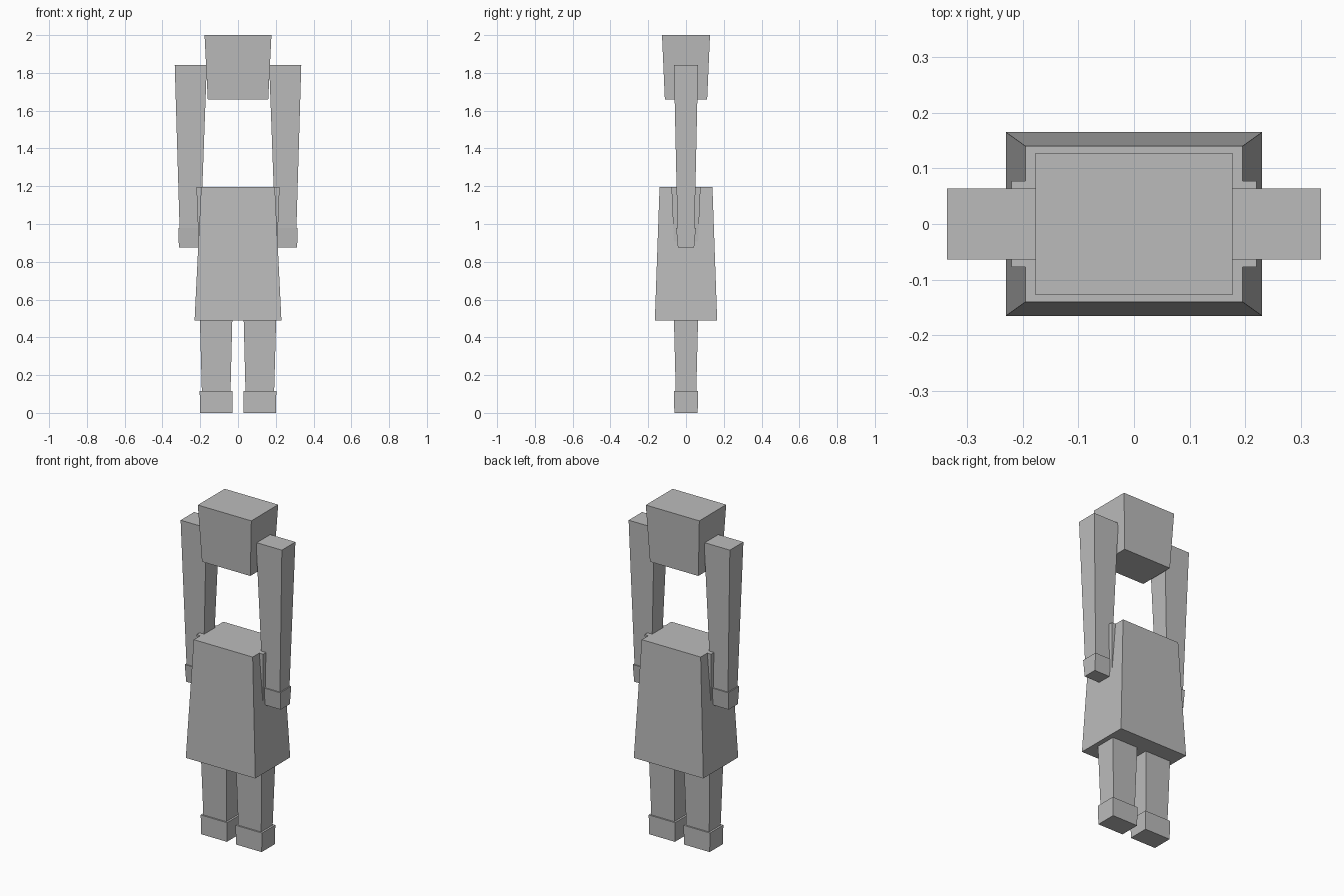
import bpy
import bmesh

if "Cube" in bpy.data.objects:
    bpy.data.objects.remove(bpy.data.objects["Cube"], do_unlink=True)

GREY = (0.5, 0.5, 0.5, 1.0)
mat = bpy.data.materials.new("plain_grey")
mat.use_nodes = True
mat.diffuse_color = GREY
bsdf = next(n for n in mat.node_tree.nodes if n.type == "BSDF_PRINCIPLED")
bsdf.inputs["Base Color"].default_value = GREY


def tapered_box(name, bottom, top, side=1):
    """Box between two levels, each given as (z, x_min, x_max, half_depth)."""
    bm = bmesh.new()
    bmesh.ops.create_cube(bm, size=2)
    for v in bm.verts:
        z, x_min, x_max, half_depth = top if v.co.z > 0 else bottom
        x = x_max if v.co.x > 0 else x_min
        v.co = (x * side, v.co.y * half_depth, z)
    bmesh.ops.recalc_face_normals(bm, faces=bm.faces)
    mesh = bpy.data.meshes.new(name)
    bm.to_mesh(mesh)
    bm.free()
    mesh.materials.append(mat)
    obj = bpy.data.objects.new(name, mesh)
    bpy.context.collection.objects.link(obj)
    return obj


# Head and flared dress
tapered_box("head", (1.66, -0.16, 0.16, 0.112), (2.0, -0.177, 0.177, 0.127))
tapered_box("dress", (0.488, -0.23, 0.23, 0.165), (1.195, -0.195, 0.195, 0.14))

# Limbs, mirrored left and right
for label, side in (("left", 1), ("right", -1)):
    tapered_box(label + "_arm", (0.97, 0.197, 0.309, 0.045),
                (1.843, 0.165, 0.335, 0.064), side)
    tapered_box(label + "_hand", (0.875, 0.205, 0.313, 0.043),
                (0.98, 0.195, 0.316, 0.052), side)
    tapered_box(label + "_sleeve", (0.85, 0.12, 0.207, 0.062),
                (1.195, 0.12, 0.22, 0.077), side)
    tapered_box(label + "_leg", (0.1, 0.04, 0.191, 0.054),
                (0.5, 0.03, 0.202, 0.064), side)
    tapered_box(label + "_foot", (0.0, 0.03, 0.2, 0.062),
                (0.115, 0.028, 0.203, 0.063), side)
